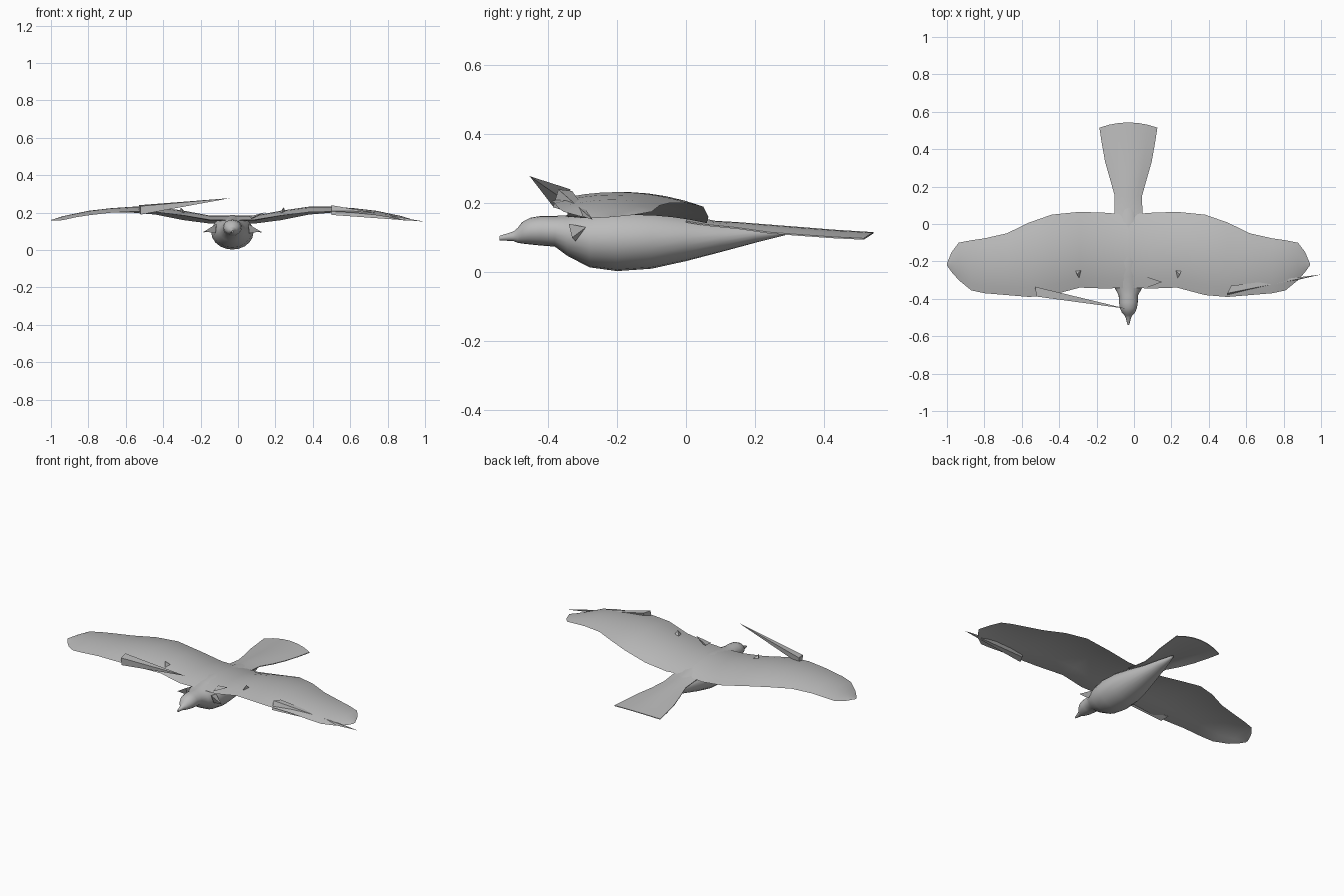
import bpy
import math

AXIS = -0.03  # the bird's own centre line

if "Cube" in bpy.data.objects:
    bpy.data.objects.remove(bpy.data.objects["Cube"], do_unlink=True)

grey = bpy.data.materials.new("plain_grey")
grey.use_nodes = True
grey.diffuse_color = (0.5, 0.5, 0.5, 1)
grey.node_tree.nodes["Principled BSDF"].inputs["Base Color"].default_value = (0.5, 0.5, 0.5, 1)


def make(name, verts, faces, smooth=None, mirror=False):
    mesh = bpy.data.meshes.new(name)
    mesh.from_pydata(verts, [], faces)
    mesh.materials.append(grey)
    obj = bpy.data.objects.new(name, mesh)
    bpy.context.collection.objects.link(obj)
    obj.location.x = AXIS
    bpy.ops.object.select_all(action='DESELECT')
    obj.select_set(True)
    bpy.context.view_layer.objects.active = obj
    bpy.ops.object.mode_set(mode='EDIT')
    bpy.ops.mesh.select_all(action='SELECT')
    bpy.ops.mesh.normals_make_consistent(inside=False)
    bpy.ops.object.mode_set(mode='OBJECT')
    if smooth:
        bpy.ops.object.shade_smooth_by_angle(angle=math.radians(smooth))
    if mirror:
        mod = obj.modifiers.new("mirror", 'MIRROR')
        mod.merge_threshold = 0.001
    return obj


def loft(name, rings, smooth, mirror=False):
    """Skin closed rings of equal size and cap both ends."""
    n = len(rings[0])
    verts = [p for ring in rings for p in ring]
    faces = [(i * n + k, i * n + (k + 1) % n, (i + 1) * n + (k + 1) % n, (i + 1) * n + k)
             for i in range(len(rings) - 1) for k in range(n)]
    faces.append(tuple(range(n)))
    faces.append(tuple(range(len(verts) - n, len(verts))))
    return make(name, verts, faces, smooth, mirror)


def spike(name, base, tip, mirror=False):
    n = len(base)
    faces = [(k, (k + 1) % n, n) for k in range(n)] + [tuple(range(n))]
    return make(name, list(base) + [tip], faces, None, mirror)


# Body with head and beak: y, top, bottom, half width
body = [(-0.54, .105, .092, .004), (-0.50, .118, .090, .015), (-0.488, .128, .085, .022),
        (-0.475, .145, .083, .034), (-0.45, .158, .080, .046), (-0.42, .163, .077, .050),
        (-0.38, .163, .074, .052), (-0.345, .165, .048, .072), (-0.28, .178, .014, .100),
        (-0.20, .188, .003, .113), (-0.10, .183, .010, .108), (0.0, .165, .032, .088),
        (0.10, .146, .058, .060), (0.20, .135, .085, .036), (0.30, .125, .110, .006)]
SIDES = 20
rings = []
for y, top, bottom, w in body:
    ring = []
    for k in range(SIDES):
        a = 2 * math.pi * k / SIDES
        ring.append((w * math.cos(a), y, (top + bottom) / 2 + (top - bottom) / 2 * math.sin(a)))
    rings.append(ring)
loft("body", rings, 60)

# Wings: span, leading y, trailing y, leading z, crest z, trailing z
wing = [(0.0, -.34, .05, .160, .186, .148), (0.12, -.345, .06, .162, .184, .142),
        (0.26, -.34, .065, .185, .210, .160), (0.41, -.38, .05, .203, .232, .190),
        (0.53, -.39, .008, .206, .232, .200), (0.65, -.38, -.05, .200, .224, .200),
        (0.77, -.37, -.077, .186, .210, .193), (0.84, -.355, -.087, .175, .195, .185),
        (0.907, -.30, -.10, .160, .180, .175), (0.945, -.257, -.15, .157, .168, .166),
        (0.97, -.222, -.21, .159, .161, .160)]
STEPS = 8
rings = []
for u, y0, y1, z0, zc, z1 in wing:
    upper, lower = [], []
    for k in range(STEPS + 1):
        t = k / STEPS
        z = z0 + (z1 - z0) * t + (zc - (z0 + z1) / 2) * 4 * t * (1 - t)
        thick = 0.14 * (y1 - y0) * math.sqrt(t) * (1 - t) * (1 - 0.6 * u)
        y = y0 + (y1 - y0) * t
        upper.append((u, y, z))
        lower.append((u, y, z - thick))
    rings.append(upper + lower[-2:0:-1])
loft("wings", rings, 50, mirror=True)

# Fanned tail, arched across: y, half width, ridge z, edge drop
tail = [(0.0, .075, .160, .012), (0.06, .075, .150, .012), (0.15, .073, .145, .016),
        (0.24, .098, .138, .022), (0.33, .124, .131, .022), (0.43, .142, .123, .021),
        (0.515, .155, .116, .018)]
ACROSS = 6
rings = []
for i, (y, w, z, drop) in enumerate(tail):
    upper = []
    for k in range(ACROSS + 1):
        s = 2 * k / ACROSS - 1
        bulge = 0.028 * (1 - s * s) if i == len(tail) - 1 else 0
        upper.append((w * s, y + bulge, z - drop * s * s))
    rings.append(upper + [(x, yy, zz - 0.004) for x, yy, zz in reversed(upper)])
loft("tail", rings, 40)

# Long loose feather spikes on the leading edges
spike("right_feather_spike",
      [(-.50, -.335, .24), (-.49, -.388, .235), (-.49, -.385, .19), (-.50, -.34, .20)],
      (-.01, -.453, .278))
spike("left_feather_spike",
      [(.55, -.33, .235), (.53, -.37, .24), (.53, -.385, .188), (.55, -.345, .195)],
      (1.03, -.27, .152))

# Small quills on the wing tops and beside the body
spike("wing_quills",
      [(.25, -.245, .20), (.285, -.245, .20), (.26, -.295, .19)], (.275, -.27, .228), True)
spike("side_quills",
      [(.085, -.34, .14), (.085, -.29, .13), (.09, -.32, .09)], (.15, -.33, .10), True)
spike("left_root_quill",
      [(.09, -.28, .18), (.10, -.34, .17), (.11, -.29, .17)], (.18, -.31, .203))
